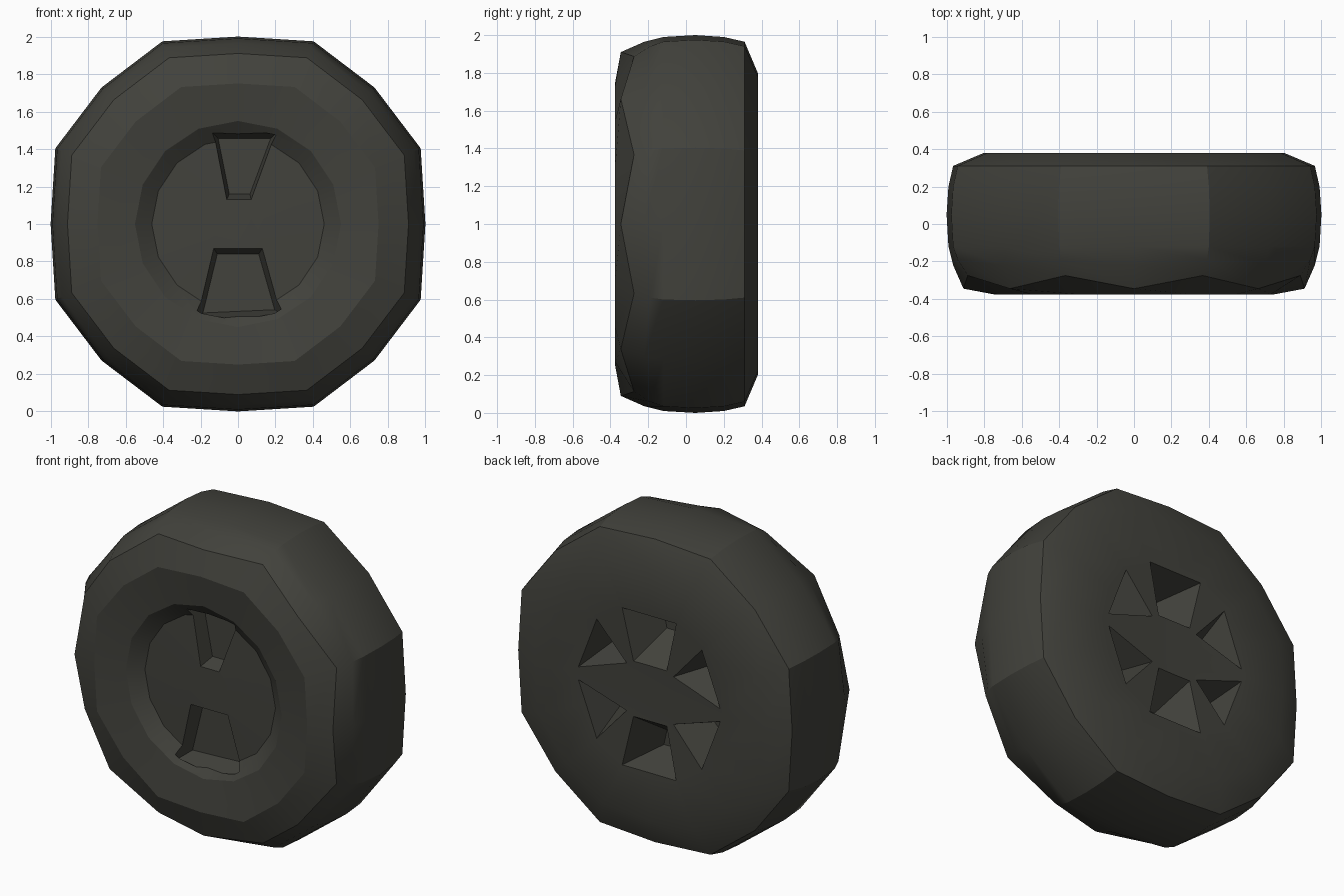
import bpy, bmesh, math
from mathutils import Vector

if "Cube" in bpy.data.objects:
    bpy.data.objects.remove(bpy.data.objects["Cube"])

rubber = bpy.data.materials.new("dark_olive_rubber")
rubber.diffuse_color = (0.054, 0.054, 0.045, 1)
rubber.use_nodes = True
rubber.node_tree.nodes["Principled BSDF"].inputs["Base Color"].default_value = rubber.diffuse_color
N = 16


def new_object(name, bm):
    bmesh.ops.recalc_face_normals(bm, faces=bm.faces)
    me = bpy.data.meshes.new(name)
    bm.to_mesh(me)
    bm.free()
    ob = bpy.data.objects.new(name, me)
    bpy.context.collection.objects.link(ob)
    me.materials.append(rubber)
    return ob


# chunky tyre outline: short on the axes, longer between them
def outline(i):
    return (1.0, 1.055, 1.03, 1.055)[i % 4]


# (radius, y, notch depth on every second corner) from front hub to back hub
profile = [(0.15, -0.29, 0), (0.46, -0.28, 0), (0.55, -0.345, 0),
           (0.75, -0.375, 0), (0.91, -0.345, 0.07), (0.965, -0.22, 0.03),
           (0.99, -0.12, 0), (1.0, 0.05, 0), (0.99, 0.2, 0), (0.965, 0.31, 0),
           (0.80, 0.38, 0), (0.52, 0.37, 0), (0.17, 0.36, 0)]

# wheel body: lathe the profile around the y axis
bm = bmesh.new()
rings = []
for r, y, notch in profile:
    ring = []
    for i in range(N):
        a = 2 * math.pi * i / N
        k = r * (outline(i) if r > 0.7 else 1.0)
        ring.append(bm.verts.new((k * math.cos(a), y + notch * (i % 2), 1 + k * math.sin(a))))
    rings.append(ring)
for a, b in zip(rings, rings[1:]):
    for i in range(N):
        j = (i + 1) % N
        bm.faces.new((a[i], a[j], b[j], b[i]))
bm.faces.new(rings[0])
bm.faces.new(rings[-1])
wheel = new_object("wheel", bm)


# pockets between the spokes: each outline shrinks towards a centre at its floor
def pockets(name, shapes, y_face, y_floor, shrink):
    bm = bmesh.new()
    over = 0.03 if y_face > 0 else -0.03
    for centre, pts in shapes:
        c = Vector(centre)
        loops = []
        for y in (y_face + over, y_floor):
            f = 1 - shrink * (y - y_face) / (y_floor - y_face)
            loop = []
            for p in pts:
                q = c + (Vector(p) - c) * f
                loop.append(bm.verts.new((q.x, y, 1 + q.y)))
            loops.append(loop)
        t, b = loops
        bm.faces.new(t)
        bm.faces.new(b)
        for i in range(len(t)):
            j = (i + 1) % len(t)
            bm.faces.new((t[i], t[j], b[j], b[i]))
    cutter = new_object(name, bm)
    cutter.hide_render = True
    mod = wheel.modifiers.new(name, 'BOOLEAN')
    mod.object = cutter
    mod.operation = 'DIFFERENCE'
    mod.solver = 'EXACT'
    return cutter


def mirrored(shape, sx, sz):
    (cx, cz), pts = shape
    return ((cx * sx, cz * sz), [(x * sx, z * sz) for x, z in pts])


# six back pockets: upright ones above and below, wide triangles at the sides
upright = ((0.0, 0.39), [(-0.12, 0.17), (0.12, 0.17), (0.19, 0.5), (-0.19, 0.5)])
side = ((0.36, 0.20), [(0.16, 0.15), (0.37, 0.38), (0.5, 0.04)])
back = [mirrored(upright, 1, s) for s in (1, -1)]
back += [mirrored(side, sx, sz) for sx in (1, -1) for sz in (1, -1)]

# two front pockets above and below the hub
front_low = ((0.0, -0.33), [(-0.13, -0.13), (0.13, -0.13), (0.23, -0.48), (-0.22, -0.50)])
front_top = ((0.03, 0.33), [(-0.06, 0.13), (0.07, 0.13), (0.20, 0.48), (-0.13, 0.48)])

cutters = [pockets("back_pocket_cutter", back, 0.37, 0.14, 0.7),
           pockets("front_pocket_cutter", [front_low, front_top], -0.29, -0.19, 0.15)]

# apply the cuts, then shade
bpy.context.view_layer.objects.active = wheel
bpy.ops.object.select_all(action='DESELECT')
wheel.select_set(True)
for m in list(wheel.modifiers):
    bpy.ops.object.modifier_apply(modifier=m.name)
for c in cutters:
    bpy.data.objects.remove(c, do_unlink=True)
bpy.ops.object.shade_smooth_by_angle(angle=math.radians(25))
